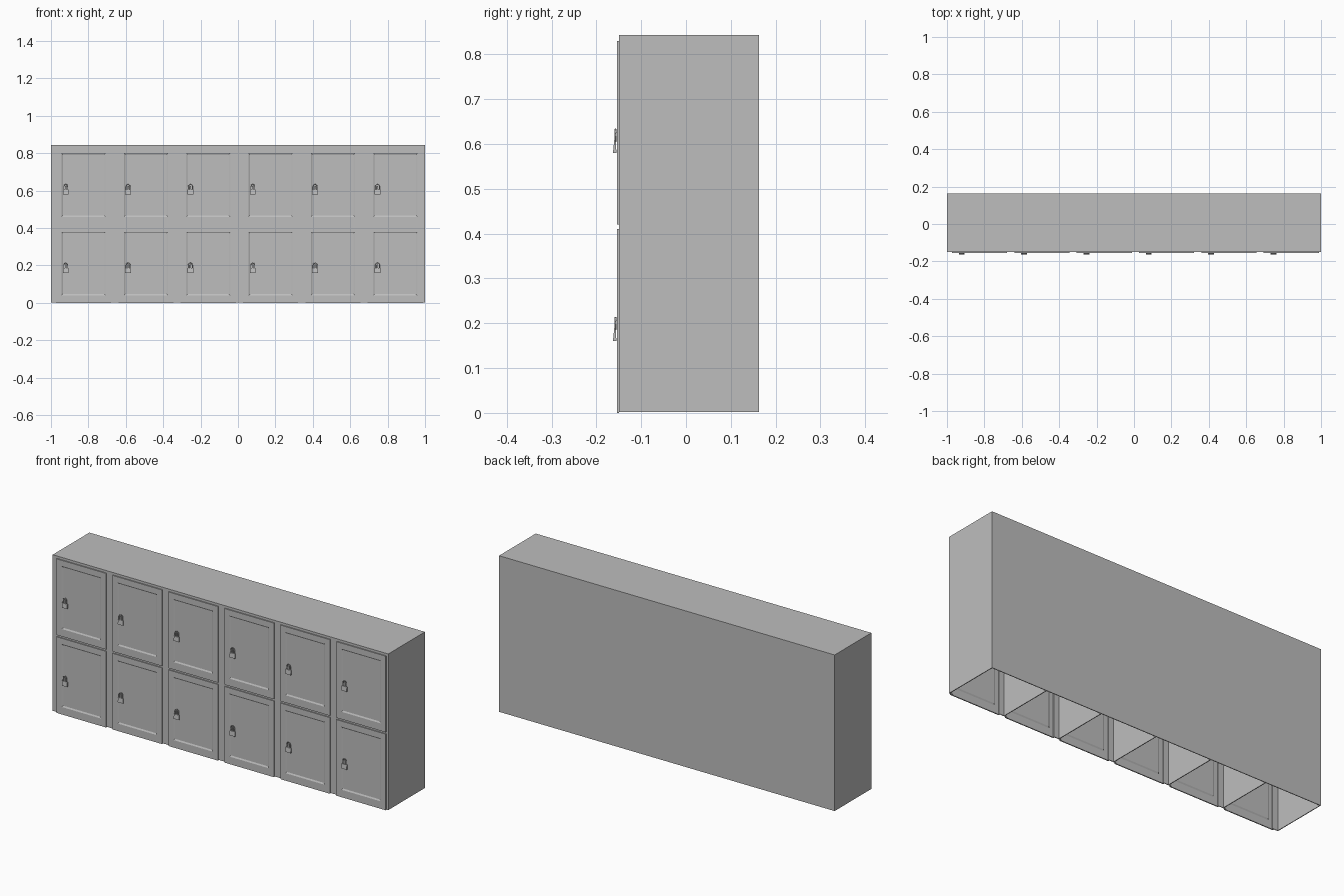
import bpy, bmesh, math
from mathutils import Vector

if "Cube" in bpy.data.objects:
    bpy.data.objects.remove(bpy.data.objects["Cube"], do_unlink=True)

# One painted metal colour for everything
GREY = (0.515, 0.515, 0.515, 1)
metal = bpy.data.materials.new("grey_metal")
metal.use_nodes = True
metal.diffuse_color = GREY
metal.node_tree.nodes["Principled BSDF"].inputs["Base Color"].default_value = GREY

COLS, ROWS = 6, 2
W, H, FRONT, BACK = 1.0, 0.843, -0.149, 0.163
BASE, SHEET = 0.002, 0.004
PITCH_X, PITCH_Z = 2 * W / COLS, 0.42
DOOR_X, DOOR_Z, DOOR_W, DOOR_H = -0.973, 0.0, 0.295, 0.41
DOOR_Y, PRESS = -0.1545, 0.004


def add(name, data, loc=(0, 0, 0)):
    obj = bpy.data.objects.new(name, data)
    obj.location = loc
    bpy.context.collection.objects.link(obj)
    if not data.materials:
        data.materials.append(metal)
    return obj


def mesh_from(bm, name):
    bmesh.ops.recalc_face_normals(bm, faces=bm.faces)
    me = bpy.data.meshes.new(name)
    bm.to_mesh(me)
    bm.free()
    return me


def box(name, lo, hi):
    bm = bmesh.new()
    bmesh.ops.create_cube(bm, size=1)
    for v in bm.verts:
        v.co = Vector([a + (c + 0.5) * (b - a) for a, b, c in zip(lo, hi, v.co)])
    return add(name, mesh_from(bm, name))


# Cabinet shell, open underneath
box("top_panel", (-W, FRONT, H - SHEET), (W, BACK, H))
box("back_panel", (-W, BACK - SHEET, BASE), (W, BACK, H))
box("right_side", (-W, FRONT, BASE), (-W + SHEET, BACK, H))
box("left_side", (W - SHEET, FRONT, BASE), (W, BACK, H))
box("middle_shelf", (-W, FRONT, 0.414), (W, BACK, 0.418))

# Front frame and partitions
box("top_rail", (-W, FRONT, 0.815), (W, FRONT + SHEET, H))
box("middle_rail", (-W, FRONT, 0.4), (W, FRONT + SHEET, 0.435))
box("right_stile", (-W, FRONT, BASE), (-0.965, FRONT + SHEET, H))
box("left_stile", (0.98, FRONT, BASE), (W, FRONT + SHEET, H))
for i in range(1, COLS):
    x = -W + i * PITCH_X
    box(f"stile_{i}", (x - 0.017, FRONT, BASE), (x + 0.033, FRONT + SHEET, H))
    box(f"partition_{i}", (x - 0.002, FRONT, BASE), (x + 0.002, BACK, H))


# Door sheet with a pressed panel, origin at its lower right corner
def door_mesh():
    bm = bmesh.new()

    def ring(side, low, top, y):
        pts = [(side, low), (DOOR_W - side, low),
               (DOOR_W - side, DOOR_H - top), (side, DOOR_H - top)]
        return [bm.verts.new((x, y, z)) for x, z in pts]

    rings = [ring(0, 0, 0, 0), ring(0.03, 0.04, 0.03, 0),
             ring(0.037, 0.047, 0.037, PRESS)]
    for a, b in zip(rings, rings[1:]):
        for k in range(4):
            n = (k + 1) % 4
            bm.faces.new((a[k], a[n], b[n], b[k]))
    bm.faces.new(rings[-1])
    # thicken backwards
    ext = bmesh.ops.extrude_face_region(bm, geom=bm.faces[:], use_keep_orig=True)
    for v in ext["geom"]:
        if isinstance(v, bmesh.types.BMVert):
            v.co.y += FRONT - DOOR_Y
    return mesh_from(bm, "door")


# Padlock body: a wedge leaning away from the door
def body_mesh():
    bm = bmesh.new()
    profile = [(-0.163, 0), (-0.1555, 0), (-0.156, 0.025), (-0.1605, 0.025)]
    face = bm.faces.new([bm.verts.new((-0.0155, y, z)) for y, z in profile])
    ext = bmesh.ops.extrude_face_region(bm, geom=[face], use_keep_orig=True)
    for v in ext["geom"]:
        if isinstance(v, bmesh.types.BMVert):
            v.co.x += 0.031
    return mesh_from(bm, "padlock_body")


# Padlock shackle: a round bar bent into an arch
def shackle_curve():
    cu = bpy.data.curves.new("padlock_shackle", "CURVE")
    cu.dimensions = "3D"
    cu.bevel_depth, cu.bevel_resolution = 0.0022, 1
    r, rise = 0.0105, 0.042
    arc = [(r * math.cos(a), rise + r * math.sin(a))
           for a in (math.pi * k / 8 for k in range(9))]
    pts = [(r, 0.022)] + arc + [(-r, 0.022)]
    sp = cu.splines.new("POLY")
    sp.points.add(len(pts) - 1)
    for p, (x, z) in zip(sp.points, pts):
        p.co = (x, -0.1585 + (z - 0.022) * 0.04, z, 1)
    return cu


# Hasp loop that the shackle passes through
def hasp_mesh():
    bm = bmesh.new()
    bmesh.ops.create_cube(bm, size=1)
    bmesh.ops.scale(bm, vec=(0.008, 0.006, 0.02), verts=bm.verts)
    bmesh.ops.translate(bm, vec=(0, -0.157, 0.036), verts=bm.verts)
    return mesh_from(bm, "hasp")


door, body, shackle, hasp = door_mesh(), body_mesh(), shackle_curve(), hasp_mesh()
for row in range(ROWS):
    for col in range(COLS):
        x, z = DOOR_X + col * PITCH_X, DOOR_Z + row * PITCH_Z
        tag = f"{row + 1}_{col + 1}"
        add(f"door_{tag}", door, (x, DOOR_Y, z))
        lock = (x + 0.052, 0, z + 0.16)
        add(f"padlock_body_{tag}", body, lock)
        add(f"padlock_shackle_{tag}", shackle, lock)
        add(f"hasp_{tag}", hasp, lock)
